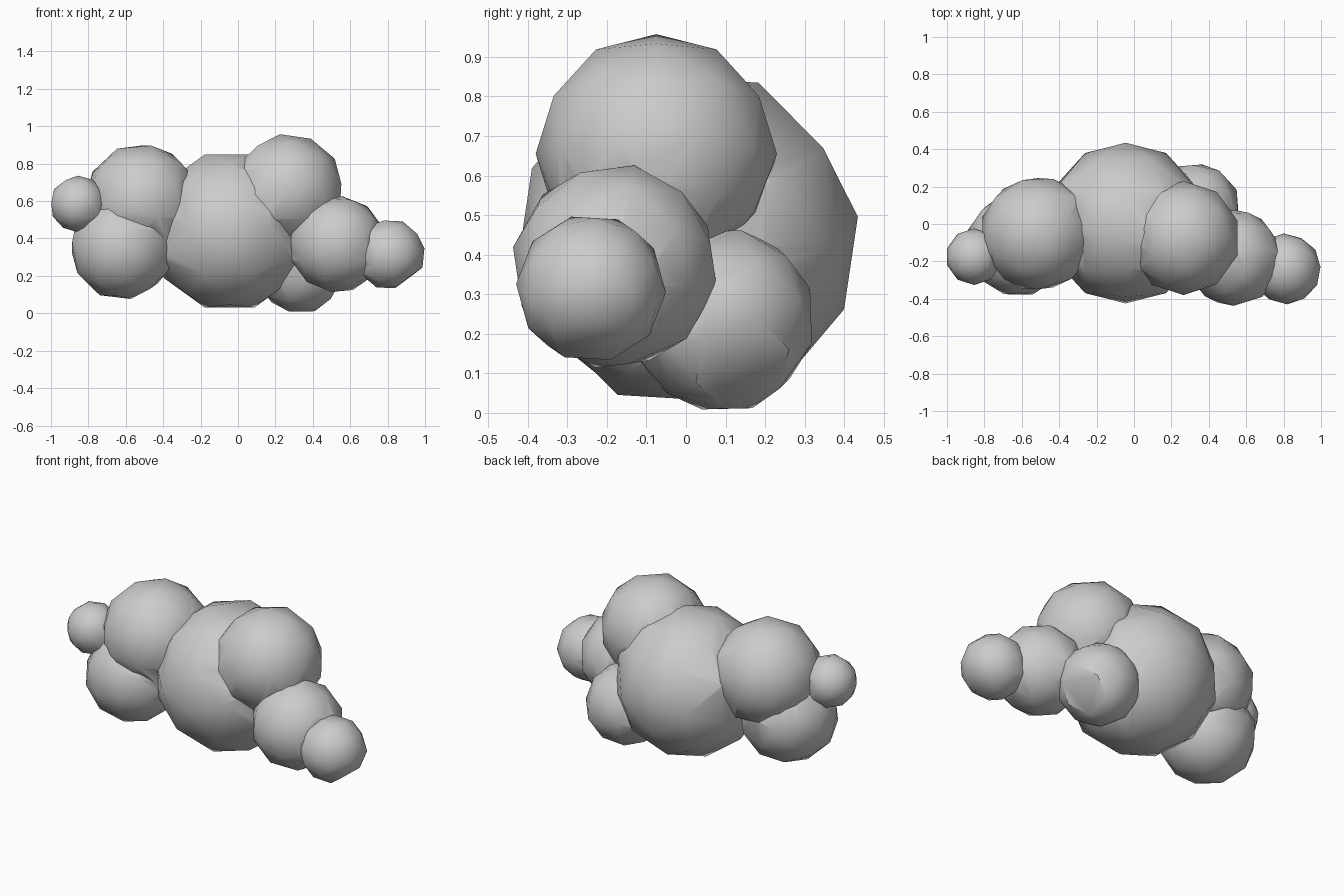
import bpy, bmesh, math
from mathutils import Vector, Matrix

if "Cube" in bpy.data.objects:
    bpy.data.objects.remove(bpy.data.objects["Cube"])


def puff(name, centre, radius, aim, roll=0, flatten=None):
    """Low-poly ball with one pole aimed along a direction; optionally flatten a corner."""
    bm = bmesh.new()
    bmesh.ops.create_icosphere(bm, subdivisions=2, radius=radius)
    turn = Vector((0, 0, 1)).rotation_difference(Vector(aim).normalized()).to_matrix()
    spin = Matrix.Rotation(math.radians(roll), 3, 'Z')
    bmesh.ops.rotate(bm, verts=bm.verts, cent=(0, 0, 0), matrix=turn @ spin)
    if flatten:
        corner = max(bm.verts, key=lambda v: v.co.dot(Vector(flatten)))
        bmesh.ops.dissolve_verts(bm, verts=[corner])
    bmesh.ops.translate(bm, verts=bm.verts, vec=centre)
    mesh = bpy.data.meshes.new(name)
    bm.to_mesh(mesh)
    bm.free()
    obj = bpy.data.objects.new(name, mesh)
    bpy.context.collection.objects.link(obj)
    return obj


# large central puff becomes the body of the cloud
cloud = puff("cloud", (-0.045, 0.005, 0.44), 0.433, (0, 1, 0.13), roll=18)

puffs = [
    # right side, stepping down to the tip
    puff("upper_right_puff", (0.265, -0.075, 0.655), 0.305, (-0.04, 0, 0.3)),
    puff("mid_right_puff", (0.53, -0.18, 0.37), 0.262, (0.03, 0.05, 0.26)),
    puff("right_tip_puff", (0.81, -0.24, 0.315), 0.19, (0.17, 0.01, 0.03),
         flatten=(0.12, 0.03, -0.1)),
    puff("back_right_puff", (0.33, 0.09, 0.235), 0.238, (-0.03, 0.08, -0.23),
         flatten=(0.13, 0.02, -0.15)),
    # left side
    puff("upper_left_puff", (-0.515, -0.052, 0.6), 0.31, (0, 0.3, 1)),
    puff("lower_left_puff", (-0.62, -0.11, 0.35), 0.28, (0, -0.11, -0.27)),
    puff("left_tip_puff", (-0.855, -0.175, 0.585), 0.151, (0, 0, 1)),
]

# fuse all puffs into one outer skin
bpy.context.view_layer.objects.active = cloud
cloud.select_set(True)
for p in puffs:
    mod = cloud.modifiers.new("fuse", 'BOOLEAN')
    mod.operation = 'UNION'
    mod.solver = 'EXACT'
    mod.object = p
    bpy.ops.object.modifier_apply(modifier=mod.name)
    bpy.data.objects.remove(p)
bpy.ops.object.shade_smooth_by_angle(angle=math.radians(40))
